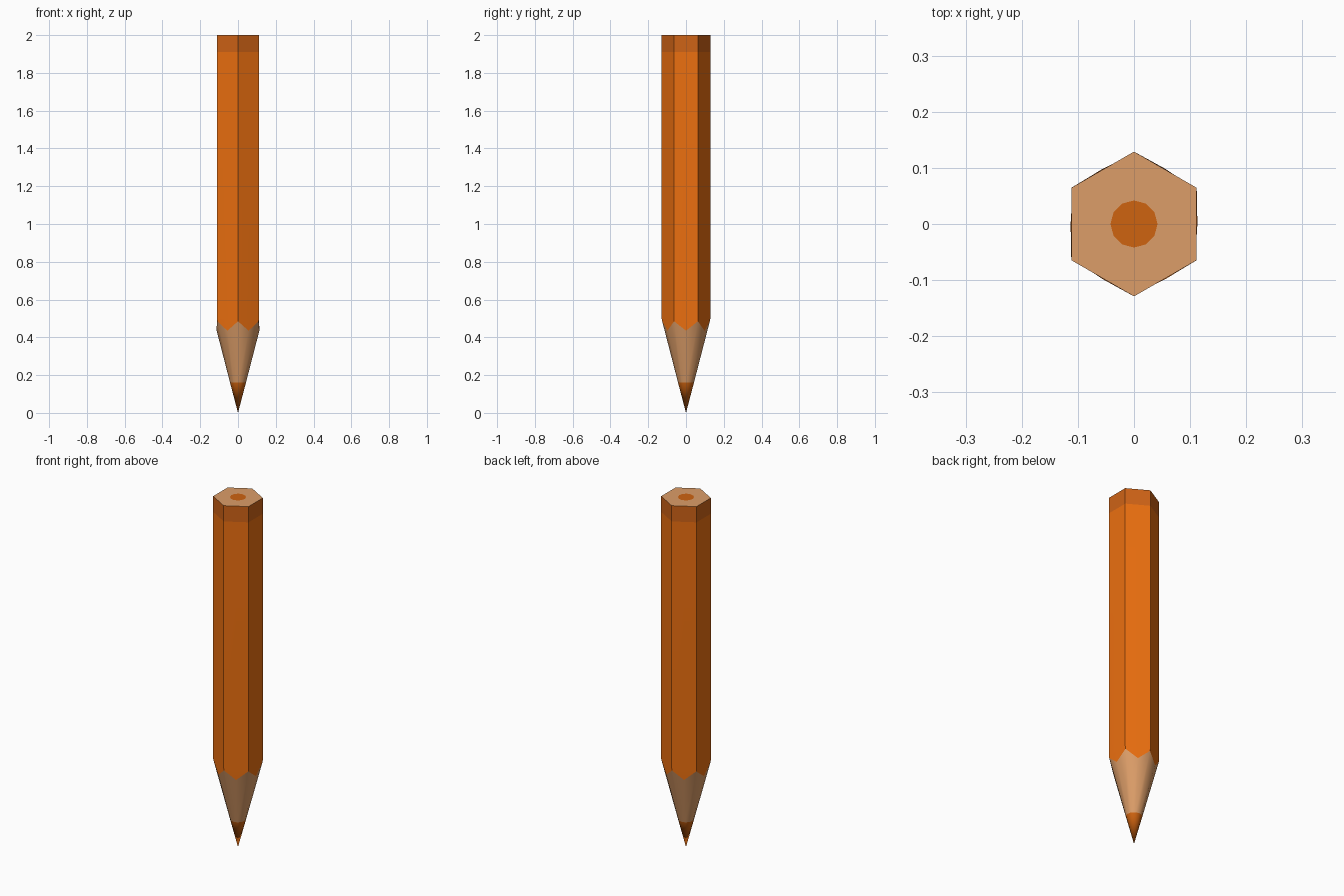
import bpy, bmesh
from math import cos, sin, pi, radians

if "Cube" in bpy.data.objects:
    bpy.data.objects.remove(bpy.data.objects["Cube"])

CORNER = 0.129                      # hexagon corner radius
FLAT = CORNER * cos(pi / 6)         # hexagon flat radius


def material(name, rgb):
    m = bpy.data.materials.new(name)
    m.diffuse_color = (*rgb, 1)
    m.use_nodes = True
    m.node_tree.nodes["Principled BSDF"].inputs["Base Color"].default_value = m.diffuse_color
    return m


paint = material("paint", (0.84, 0.16, 0.005))
dip = material("dip_paint", (0.62, 0.125, 0.008))
wood = material("wood", (0.72, 0.34, 0.14))
lead = material("lead", (0.62, 0.125, 0.005))


def ring(r_corner, z_corner, r_flat=None, z_flat=None):
    """Twelve points alternating between hexagon corners and flat middles."""
    r_flat = r_corner if r_flat is None else r_flat
    z_flat = z_corner if z_flat is None else z_flat
    pts = []
    for k in range(12):
        a = pi / 2 + k * pi / 6
        r, z = (r_flat, z_flat) if k % 2 else (r_corner, z_corner)
        pts.append((r * cos(a), r * sin(a), z))
    return pts


def hexagon(z):
    return ring(CORNER, z, FLAT, z)


def loft(name, rings, mat):
    """Skin a stack of rings, listed from bottom/outside to top/inside."""
    bm = bmesh.new()
    rows = [[bm.verts.new(p) for p in pts] for pts in rings]
    for a, b in zip(rows, rows[1:]):
        for i in range(12):
            j = (i + 1) % 12
            bm.faces.new((a[i], a[j], b[j], b[i]))
    bmesh.ops.remove_doubles(bm, verts=bm.verts, dist=1e-5)
    me = bpy.data.meshes.new(name)
    bm.to_mesh(me)
    bm.free()
    me.materials.append(mat)
    ob = bpy.data.objects.new(name, me)
    bpy.context.collection.objects.link(ob)
    bpy.ops.object.select_all(action='DESELECT')
    ob.select_set(True)
    bpy.context.view_layer.objects.active = ob
    bpy.ops.object.shade_smooth_by_angle(angle=radians(40))
    return ob


scallop = ring(0.126, 0.485, 0.113, 0.435)
LEAD_R = 0.042

# Painted barrel with the scalloped sharpened edge
loft("barrel", [scallop, hexagon(0.5), hexagon(1.91)], paint)
# Darker dipped band at the end
loft("end_band", [hexagon(1.91), hexagon(2.0)], dip)
# Bare wood and core on the flat end
loft("end_wood", [hexagon(2.0), ring(LEAD_R, 2.0)], wood)
loft("end_core", [ring(LEAD_R, 2.0), ring(0, 2.0)], lead)
# Sharpened wood cone and lead point
loft("wood_cone", [ring(LEAD_R, 0.16), scallop], wood)
loft("lead_point", [ring(0, 0), ring(LEAD_R, 0.16)], lead)
